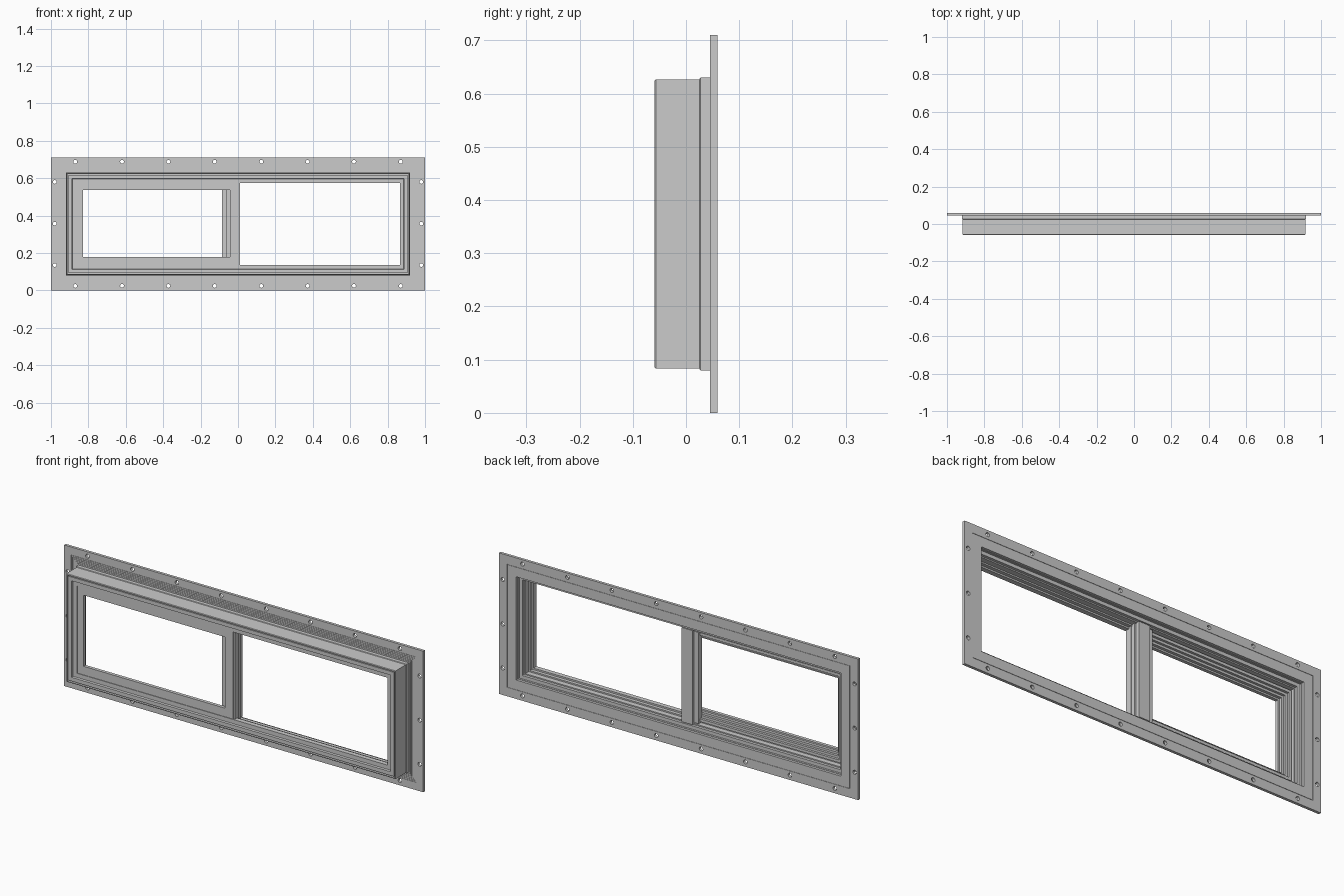
import bpy, bmesh, math
from mathutils import Matrix

if "Cube" in bpy.data.objects:
    bpy.data.objects.remove(bpy.data.objects["Cube"])

W, H = 1.0, 0.71          # half width and height of the flange


def make_object(name, bm):
    bmesh.ops.recalc_face_normals(bm, faces=bm.faces)
    mesh = bpy.data.meshes.new(name)
    bm.to_mesh(mesh)
    bm.free()
    obj = bpy.data.objects.new(name, mesh)
    bpy.context.collection.objects.link(obj)
    return obj


def rect_ring(name, x0, x1, z0, z1, profile):
    """Sweep a closed (inset, y) profile round a rectangle with mitred corners."""
    bm = bmesh.new()
    loops = []
    for cx, sx, cz, sz in ((x0, 1, z0, 1), (x1, -1, z0, 1), (x1, -1, z1, -1), (x0, 1, z1, -1)):
        loops.append([bm.verts.new((cx + sx * d, y, cz + sz * d)) for d, y in profile])
    n = len(profile)
    for i in range(4):
        a, b = loops[i], loops[(i + 1) % 4]
        for j in range(n):
            k = (j + 1) % n
            bm.faces.new((a[j], a[k], b[k], b[j]))
    return make_object(name, bm)


def upright(name, outline, z0, z1):
    """Extrude an (x, y) outline vertically."""
    bm = bmesh.new()
    face = bm.faces.new([bm.verts.new((x, y, z0)) for x, y in outline])
    top = bmesh.ops.extrude_face_region(bm, geom=[face])["geom"]
    bmesh.ops.translate(bm, vec=(0, 0, z1 - z0),
                        verts=[v for v in top if isinstance(v, bmesh.types.BMVert)])
    return make_object(name, bm)


def grooves(insets, y, depth, half=0.001):
    pts = []
    for d in insets:
        s = half if insets[0] <= insets[-1] else -half
        pts += [(d - s, y), (d - s, y + depth), (d + s, y + depth), (d + s, y)]
    return pts


# Mounting flange: fine grooves on the front, one groove on the back
profile = [(0, 0.045)]
profile += grooves([0.040, 0.048, 0.056, 0.064, 0.072], 0.045, 0.002)
profile += [(0.095, 0.045), (0.095, 0.059)]
profile += grooves([0.046], 0.059, -0.002)[::-1]
profile += [(0, 0.059)]
flange = rect_ring("mounting_flange", -W, W, 0, H, profile)

# Screw holes through the flange
holes = [(sx * x, z) for x in (0.125, 0.372, 0.62, 0.87) for sx in (-1, 1) for z in (0.024, H - 0.022)]
holes += [(sx * 0.98, z) for z in (0.135, 0.357, 0.58) for sx in (-1, 1)]
bm = bmesh.new()
for x, z in holes:
    bmesh.ops.create_cone(bm, cap_ends=True, segments=20, radius1=0.01, radius2=0.01, depth=0.06,
                          matrix=Matrix.Translation((x, 0.052, z)) @ Matrix.Rotation(math.pi / 2, 4, 'X'))
cutter = make_object("hole_cutter", bm)
cutter.hide_render = True
mod = flange.modifiers.new("screw_holes", 'BOOLEAN')
mod.object = cutter
mod.operation = 'DIFFERENCE'
mod.solver = 'EXACT'
bpy.context.view_layer.objects.active = flange
bpy.ops.object.modifier_apply(modifier=mod.name)
bpy.data.objects.remove(cutter)

# Outer window frame: stepped casing with a front rim and inner lip
rect_ring("window_frame", -W, W, 0, H, [
    (0.080, 0.046), (0.080, 0.027), (0.083, 0.025), (0.083, -0.056), (0.086, -0.059),
    (0.088, -0.059), (0.088, -0.047), (0.093, -0.047), (0.093, -0.056),
    (0.112, -0.056), (0.114, -0.046), (0.135, -0.046),
    (0.135, -0.022), (0.127, -0.022), (0.127, -0.005), (0.120, -0.005),
    (0.120, 0.022), (0.114, 0.022), (0.114, 0.036), (0.097, 0.036), (0.097, 0.046)])

# Sliding sash in the left bay, stepped towards the inside
rect_ring("sliding_sash", -0.875, 0.003, 0.133, 0.581, [
    (0, -0.043), (0.045, -0.043), (0.045, -0.026), (0.037, -0.026), (0.037, -0.012),
    (0.026, -0.012), (0.026, 0.0), (0.014, 0.0), (0.014, 0.012), (0, 0.012)])

# Centre mullion with a stepped edge on the fixed bay
upright("centre_mullion", [
    (-0.04, -0.040), (0.010, -0.040), (0.010, -0.008), (0.006, -0.008), (0.006, 0.012),
    (0.0, 0.012), (0.0, 0.034), (-0.060, 0.034), (-0.060, 0.004), (-0.04, 0.004)], 0.118, 0.592)

# Interlocking stile behind the sash
upright("interlock_stile", [
    (-0.062, -0.006), (-0.085, -0.006), (-0.085, 0.022), (-0.050, 0.022), (-0.050, 0.006),
    (-0.062, 0.006)], 0.125, 0.585)
